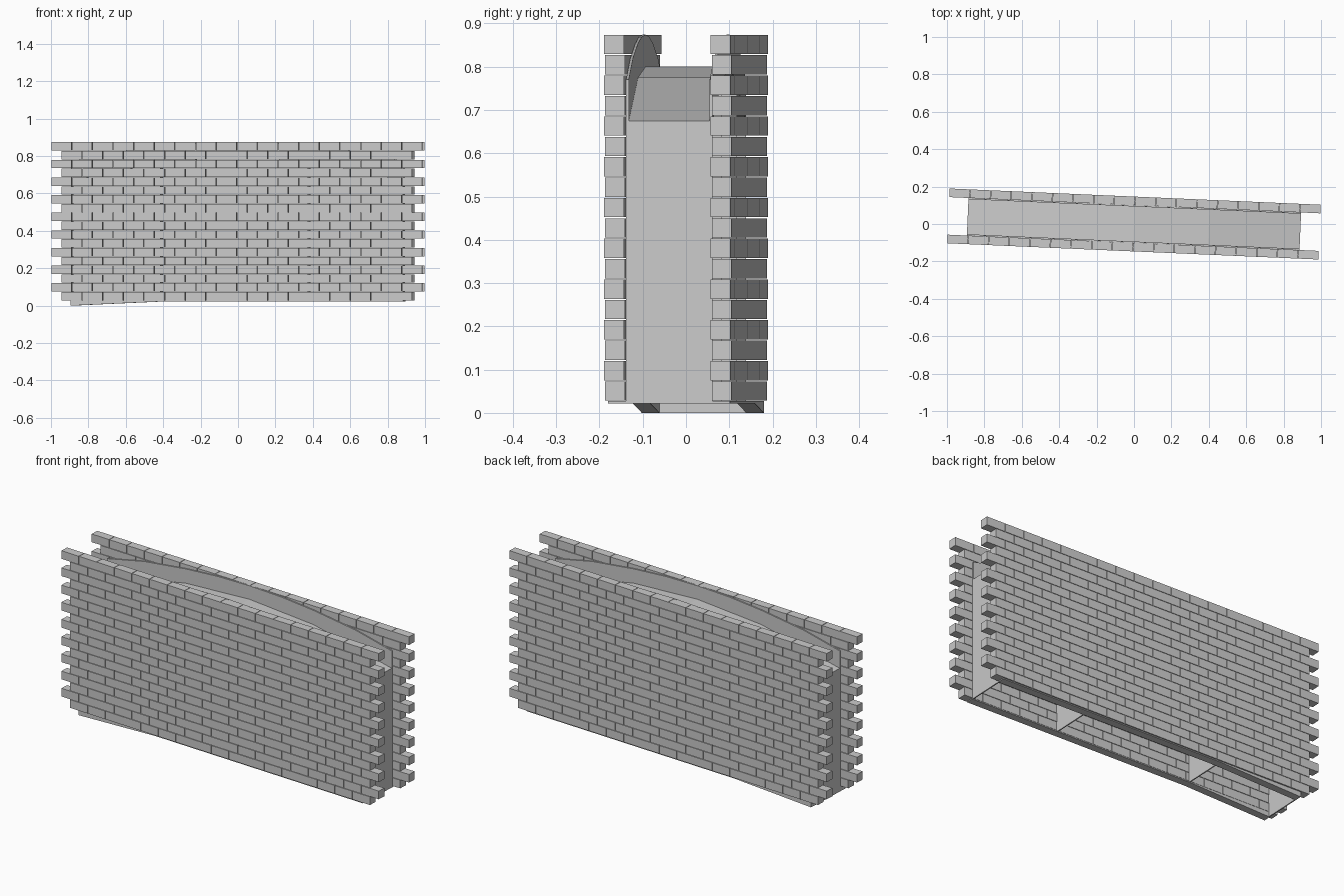
import bpy, bmesh, math
from mathutils import Matrix, Vector

if "Cube" in bpy.data.objects:
    bpy.data.objects.remove(bpy.data.objects["Cube"])

TURN = Matrix.Rotation(math.radians(-2.5), 4, 'Z')   # whole model sits slightly skewed
PITCH, COURSE, GAP = 0.1104, 0.0471, 0.0024
IN, OUT = 0.1005, 0.1465                             # wall inner / outer offset
BASE = 0.027


def box(bm, x0, x1, y0, y1, z0, z1):
    c = Vector(((x0 + x1) / 2, (y0 + y1) / 2, (z0 + z1) / 2))
    m = Matrix.Translation(c) @ Matrix.Diagonal((x1 - x0, y1 - y0, z1 - z0, 1))
    bmesh.ops.create_cube(bm, size=1, matrix=m)


def prism(bm, profile, y0, y1):
    """Extrude an x-z profile along y."""
    f = bm.faces.new([bm.verts.new((x, y0, z)) for x, z in profile])
    r = bmesh.ops.extrude_face_region(bm, geom=[f])
    vs = [v for v in r['geom'] if isinstance(v, bmesh.types.BMVert)]
    bmesh.ops.translate(bm, verts=vs, vec=(0, y1 - y0, 0))


def finish(bm, name):
    bmesh.ops.recalc_face_normals(bm, faces=bm.faces)
    bm.transform(TURN)
    me = bpy.data.meshes.new(name)
    bm.to_mesh(me)
    bm.free()
    ob = bpy.data.objects.new(name, me)
    bpy.context.collection.objects.link(ob)
    return ob


def band(low, high):
    """Closed profile between a lower and an upper line."""
    return low + high[::-1]


# Arched deck and the taller curb lines
deck_top = [(-0.89, 0.675), (-0.40, 0.775), (0, 0.80), (0.40, 0.775), (0.89, 0.675)]
curb_top = [(-0.89, 0.77), (-0.66, 0.82), (-0.40, 0.853), (-0.2, 0.869), (0, 0.874),
            (0.2, 0.869), (0.40, 0.853), (0.66, 0.82), (0.89, 0.77)]
deck_low = [(x, z - 0.006) for x, z in deck_top]

# Brick walls in running bond: 17- and 18-brick courses alternate
for side, name in ((-1, "front_brick_wall"), (1, "back_brick_wall")):
    bm = bmesh.new()
    ys = sorted((side * IN, side * OUT))
    for row in range(18):
        count = 17 + row % 2
        z = BASE + row * COURSE
        for i in range(count):
            x = (i - count / 2) * PITCH
            box(bm, x + GAP / 2, x + PITCH - GAP / 2, *ys, z + GAP / 2, z + COURSE - GAP / 2)
    finish(bm, name)

    # Thin curb between deck and wall
    bm = bmesh.new()
    prism(bm, band(deck_low, curb_top), side * (IN - 0.007), side * (IN - 0.0005))
    finish(bm, name.split("_")[0] + "_curb")

    # Footing strip that dips at the left end
    bm = bmesh.new()
    prism(bm, [(-0.89, 0), (-0.41, 0.022), (0.89, 0.022), (0.89, 0.027), (-0.89, 0.027)],
          side * IN, side * 0.141)
    finish(bm, name.split("_")[0] + "_footing")

# Deck plate
bm = bmesh.new()
prism(bm, band(deck_low, deck_top), -0.1, 0.1)
finish(bm, "arched_deck")

# Upright cross plates carrying the deck
for name, x, z0, z1 in (("left_end_plate", -0.887, 0.0, 0.675), ("left_divider", -0.41, 0.022, 0.77),
                        ("right_divider", 0.38, 0.022, 0.775), ("right_end_plate", 0.887, 0.022, 0.675)):
    bm = bmesh.new()
    box(bm, x - 0.003, x + 0.003, -0.1, 0.1, z0, z1)
    finish(bm, name)
